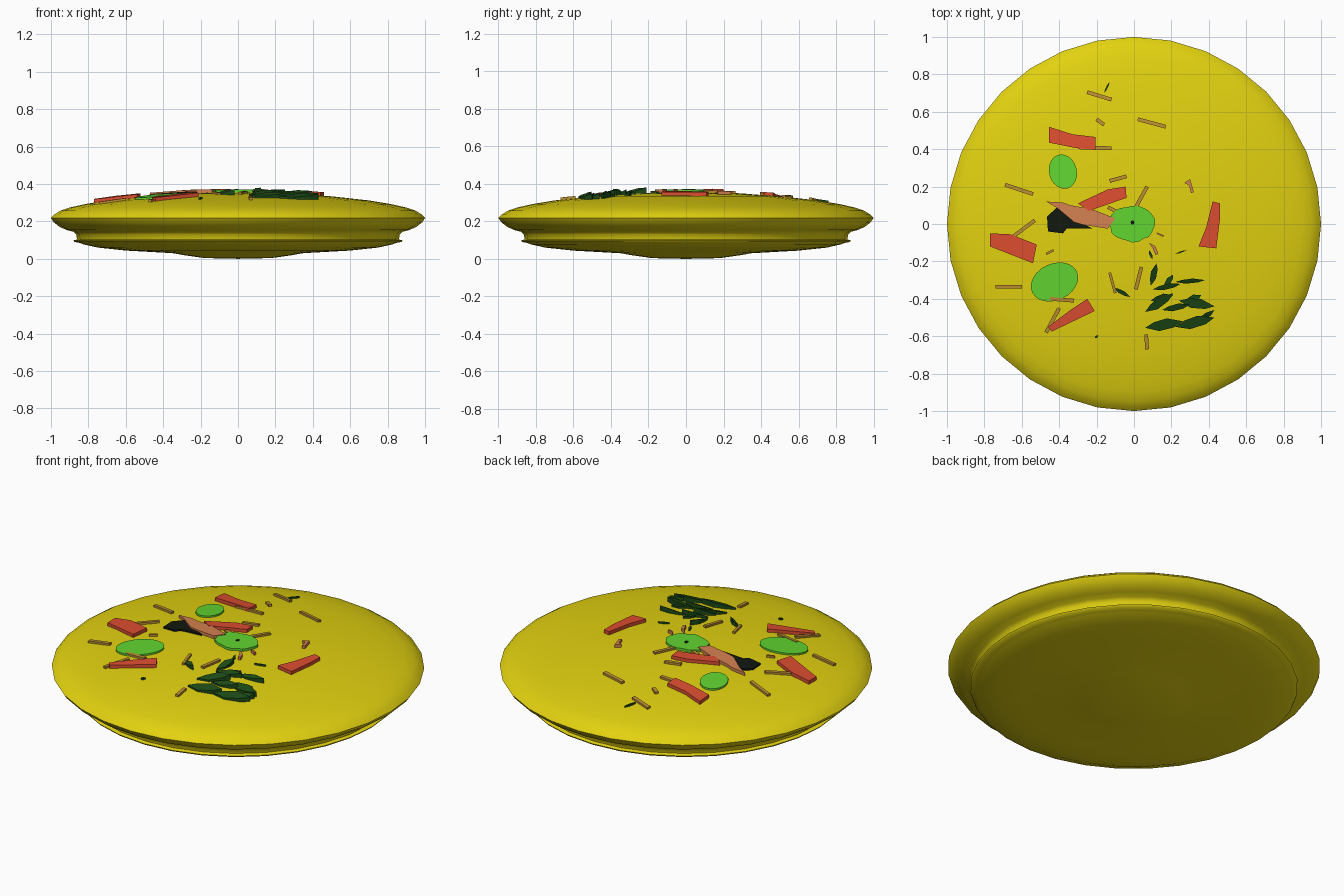
import bpy, bmesh, math, random

if "Cube" in bpy.data.objects:
    bpy.data.objects.remove(bpy.data.objects["Cube"])
random.seed(3)


def mat(name, c):
    m = bpy.data.materials.new(name)
    m.diffuse_color = (*c, 1)
    m.use_nodes = True
    m.node_tree.nodes["Principled BSDF"].inputs["Base Color"].default_value = m.diffuse_color
    return m


YELLOW = mat("egg yellow", (0.76, 0.64, 0.005))
RED = mat("pepper red", (0.72, 0.075, 0.03))
GREEN = mat("bright green", (0.12, 0.66, 0.03))
LEAF = mat("dark leaf green", (0.012, 0.07, 0.008))
BLACK = mat("near black", (0.006, 0.009, 0.005))
SALMON = mat("salmon", (0.66, 0.22, 0.08))
GOLD = mat("golden brown", (0.5, 0.27, 0.03))

# upper surface: radius, height
TOP = [(0, .356), (.12, .355), (.3, .348), (.5, .334), (.7, .312), (.82, .292), (.9, .274), (.95, .257), (.98, .238), (1, .218)]
LOW = [(.985, .195), (.955, .172), (.92, .155), (.88, .145), (.865, .13), (.86, .104), (.88, .098),
       (.875, .09), (.845, .085), (.83, .078), (.75, .06), (.6, .044), (.35, .03), (.28, .018), (.18, .004), (0, 0)]


def surf(x, y):
    r = math.hypot(x, y)
    for (a, za), (b, zb) in zip(TOP, TOP[1:]):
        if r <= b:
            return za + (zb - za) * (r - a) / (b - a)
    return TOP[-1][1]


def finish(bm, name, material, angle=None):
    bmesh.ops.recalc_face_normals(bm, faces=bm.faces)
    me = bpy.data.meshes.new(name)
    bm.to_mesh(me)
    bm.free()
    me.materials.append(material)
    ob = bpy.data.objects.new(name, me)
    bpy.context.collection.objects.link(ob)
    if angle:
        bpy.context.view_layer.objects.active = ob
        ob.select_set(True)
        bpy.ops.object.shade_smooth_by_angle(angle=math.radians(angle))
        ob.select_set(False)


def slab(bm, pts, up=.016, lift=()):
    """Flat piece draped on the upper surface; lift raises single corners."""
    lift = list(lift) + [0] * len(pts)
    t = [bm.verts.new((x, y, surf(x, y) + up + l)) for (x, y), l in zip(pts, lift)]
    b = [bm.verts.new((x, y, surf(x, y) - .012)) for x, y in pts]
    bm.faces.new(t)
    bm.faces.new(b[::-1])
    for i in range(len(pts)):
        j = (i + 1) % len(pts)
        bm.faces.new((t[i], b[i], b[j], t[j]))


def group(name, material, shapes, up=.016):
    bm = bmesh.new()
    for s in shapes:
        slab(bm, s, up)
    finish(bm, name, material)


# round body, spun from one profile
bm = bmesh.new()
N = 32
prev = None
for r, z in TOP + LOW:
    if r == 0:
        ring = [bm.verts.new((0, 0, z))]
    else:
        ring = [bm.verts.new((r * math.cos(2 * math.pi * i / N), r * math.sin(2 * math.pi * i / N), z)) for i in range(N)]
    if prev:
        for i in range(N):
            j = (i + 1) % N
            f = [prev[i % len(prev)], ring[i % len(ring)], ring[j % len(ring)], prev[j % len(prev)]]
            bm.faces.new(list(dict.fromkeys(f)))
    prev = ring
finish(bm, "round_base", YELLOW, 50)

# red pepper strips
group("pepper_strips", RED, [
    [(-.455, .52), (-.455, .435), (-.32, .408), (-.205, .395), (-.205, .465), (-.33, .48)],
    [(-.30, .11), (-.24, .07), (-.04, .14), (-.045, .20), (-.14, .185)],
    [(-.77, -.05), (-.77, -.12), (-.54, -.21), (-.52, -.11), (-.66, -.055)],
    [(.42, .12), (.46, .11), (.46, .03), (.44, -.13), (.345, -.12), (.385, -.02)],
    [(-.46, -.55), (-.44, -.575), (-.21, -.465), (-.25, -.40), (-.34, -.46)]], .02)


# green slices
def ellipse(cx, cy, rx, ry, deg, n=24, jag=0):
    a = math.radians(deg)
    out = []
    for i in range(n):
        t = 2 * math.pi * i / n
        k = 1 + random.uniform(-jag, jag)
        u, v = rx * k * math.cos(t), ry * k * math.sin(t)
        out.append((cx + u * math.cos(a) - v * math.sin(a), cy + u * math.sin(a) + v * math.cos(a)))
    return out


group("green_slices", GREEN, [ellipse(-.38, .28, .074, .093, 15), ellipse(-.425, -.31, .132, .098, 25)], .01)
group("centre_slice", GREEN, [ellipse(-.01, 0, .122, .095, 0, 24, .05)], .014)
group("centre_slice_hole", BLACK, [ellipse(-.008, .008, .01, .012, 0, 8)], .016)

# salmon piece with its dark underside
group("salmon_piece", SALMON, [
    [(-.47, .12), (-.41, .085), (-.32, .01), (-.27, -.005), (-.2, .07), (-.25, .085), (-.34, .10), (-.38, .115)],
    [(-.27, -.005), (-.14, -.025), (-.10, .03), (-.2, .07)],
    [(.27, .22), (.30, .24), (.32, .17), (.305, .165), (.295, .205)],
    [(.08, -.10), (.115, -.12), (.13, -.16), (.115, -.165), (.10, -.13)],
    [(.12, -.045), (.16, -.06), (.155, -.07), (.125, -.055)]], .018)
group("dark_underside", BLACK, [
    [(-.465, .04), (-.46, -.04), (-.38, -.05), (-.36, -.025), (-.22, -.025), (-.27, .0), (-.41, .09)]], .01)


# thin sticks: two end points and a width
def stick(x1, y1, x2, y2, w=.02):
    d = math.hypot(x2 - x1, y2 - y1)
    nx, ny = -(y2 - y1) / d * w / 2, (x2 - x1) / d * w / 2
    return [(x1 + nx, y1 + ny), (x2 + nx, y2 + ny), (x2 - nx, y2 - ny), (x1 - nx, y1 - ny)]


group("brown_sticks", GOLD, [stick(*s) for s in [
    (-.25, .705, -.12, .665), (.02, .56, .17, .52), (-.20, .56, -.16, .53), (-.30, .41, -.12, .405),
    (-.69, .21, -.54, .16), (-.65, -.07, -.53, .02), (-.74, -.335, -.60, -.335), (-.47, -.58, -.40, -.45),
    (-.13, .23, -.04, .255), (-.14, .09, -.08, .06), (.01, .09, .07, .20), (-.45, -.40, -.32, -.41),
    (.01, -.35, .04, -.23), (-.13, -.26, -.10, -.37, .015), (.065, -.59, .07, -.67), (-.47, -.16, -.43, -.14, .012)]], .012)

# dark chopped leaves: end points and width, with raised tips
bm = bmesh.new()
for x1, y1, x2, y2, w in [
        (.06, -.555, .26, -.52, .06), (.22, -.55, .43, -.50, .06), (.33, -.53, .43, -.46, .03),
        (.06, -.47, .21, -.37, .05), (.15, -.46, .30, -.43, .035), (.24, -.41, .43, -.44, .055),
        (.27, -.42, .36, -.38, .04), (.10, -.35, .25, -.32, .03), (.22, -.31, .38, -.30, .025),
        (.09, -.33, .12, -.21, .035), (.16, -.34, .21, -.27, .03), (-.11, -.34, -.02, -.39, .022),
        (.09, -.41, .21, -.38, .04), (.08, -.14, .10, -.19, .015), (.22, -.16, .28, -.14, .008),
        (-.16, .70, -.13, .76, .01), (-.21, -.61, -.19, -.595, .012)]:
    dx, dy = x2 - x1, y2 - y1
    d = math.hypot(dx, dy)
    nx, ny = -dy / d * w / 2, dx / d * w / 2
    pts = [(x1, y1), (x1 + dx * .35 - nx, y1 + dy * .35 - ny), (x1 + dx * .75 - nx * .8, y1 + dy * .75 - ny * .8),
           (x2, y2), (x1 + dx * .6 + nx, y1 + dy * .6 + ny), (x1 + dx * .25 + nx * .7, y1 + dy * .25 + ny * .7)]
    h = .02 if d > .1 else .0
    slab(bm, pts, .01, [0, 0, h * .5, h, h * .9, h * .4])
finish(bm, "chopped_leaves", LEAF)
